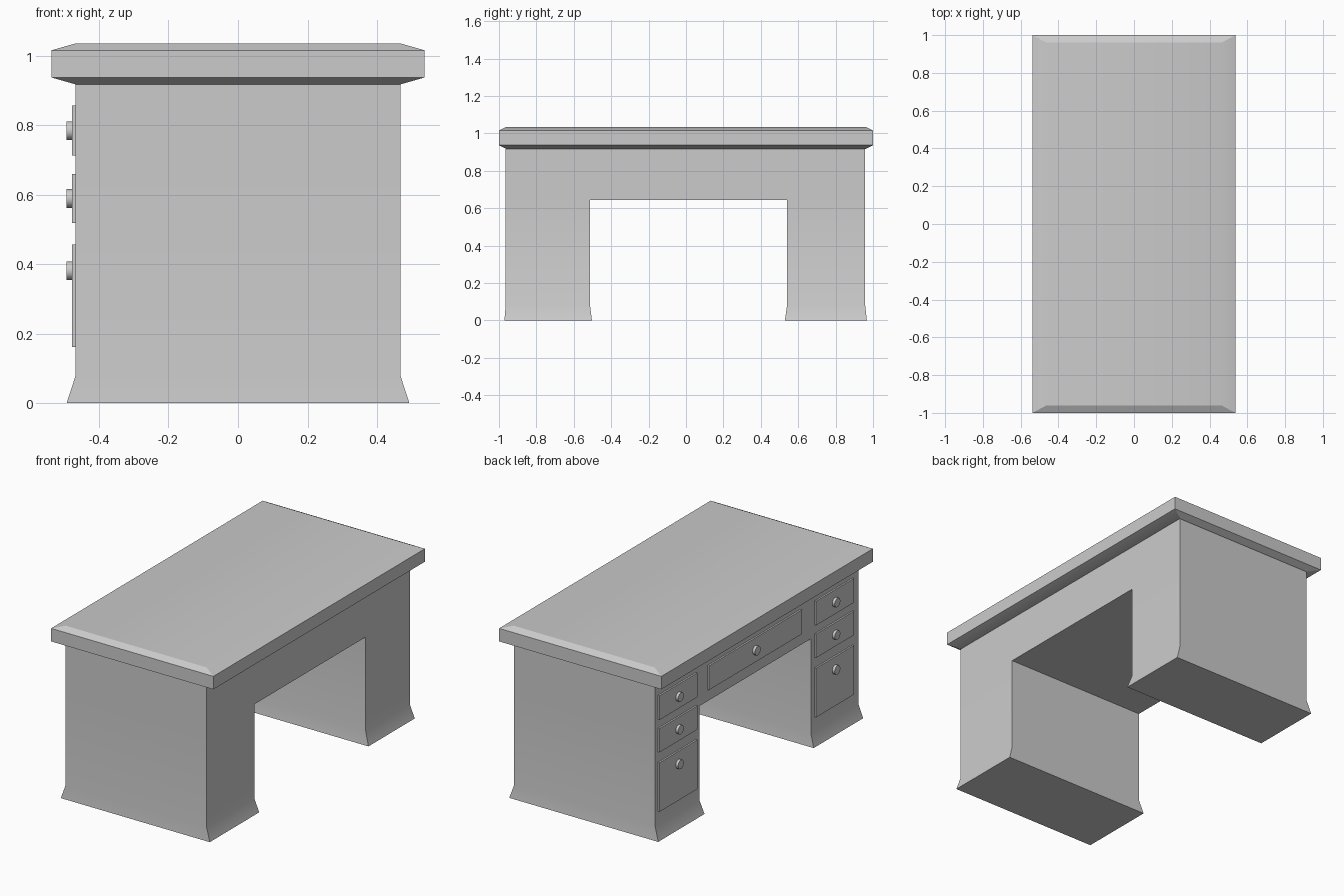
import bpy
import bmesh
import math

old = bpy.data.objects.get("Cube")
if old:
    bpy.data.objects.remove(old, do_unlink=True)

# One plain grey for the whole desk
grey = bpy.data.materials.new("plain grey")
grey.use_nodes = True
COLOUR = (0.6, 0.6, 0.6, 1.0)
grey.diffuse_color = COLOUR
grey.node_tree.nodes["Principled BSDF"].inputs["Base Color"].default_value = COLOUR


def finish(obj, angle=25):
    """Give the part its colour and smooth its shallow edges."""
    obj.data.materials.clear()
    obj.data.materials.append(grey)
    bpy.ops.object.select_all(action="DESELECT")
    obj.select_set(True)
    bpy.context.view_layer.objects.active = obj
    bpy.ops.object.shade_smooth_by_angle(angle=math.radians(angle))


def mesh_object(name, bm):
    bmesh.ops.recalc_face_normals(bm, faces=bm.faces)
    mesh = bpy.data.meshes.new(name)
    bm.to_mesh(mesh)
    bm.free()
    obj = bpy.data.objects.new(name, mesh)
    bpy.context.collection.objects.link(obj)
    finish(obj)
    return obj


def ring(bm, half_x, y0, y1, z):
    corners = ((-half_x, y0), (half_x, y0), (half_x, y1), (-half_x, y1))
    return [bm.verts.new((x, y, z)) for x, y in corners]


def bridge(bm, low, high, skip=None):
    for i in range(4):
        if i != skip:
            j = (i + 1) % 4
            bm.faces.new((low[i], low[j], high[j], high[i]))


# Body: two pedestals with flared feet, joined by an apron over the knee hole
BODY_X, FOOT_X = 0.467, 0.493
FLARE_Z, APRON_Z, BODY_TOP = 0.08, 0.643, 0.917
bm = bmesh.new()
tops, arches = [], []
# each pedestal: foot span, shaft span, index of the side facing the knee hole
for foot, shaft, inner in (((-0.971, -0.503), (-0.964, -0.513), 2),
                           ((0.529, 0.967), (0.54, 0.958), 0)):
    base = ring(bm, FOOT_X, *foot, 0)
    ankle = ring(bm, BODY_X, *shaft, FLARE_Z)
    arch = ring(bm, BODY_X, *shaft, APRON_Z)
    top = ring(bm, BODY_X, *shaft, BODY_TOP)
    bm.faces.new(base)
    bridge(bm, base, ankle)
    bridge(bm, ankle, arch)
    bridge(bm, arch, top, skip=inner)
    bm.faces.new(top)
    arches.append(arch)
    tops.append(top)
(a, b), (c, d) = arches, tops
for loop in ((a[3], a[2], b[1], b[0]), (c[3], c[2], d[1], d[0]),
             (a[3], b[0], d[0], c[3]), (a[2], b[1], d[1], c[2])):
    bm.faces.new(loop)
mesh_object("desk_body", bm)

# Table top: slab with sloped upper and lower borders
bm = bmesh.new()
layers = [ring(bm, hx, -hy, hy, z) for hx, hy, z in
          ((0.467, 0.962, 0.917), (0.537, 1.0, 0.937),
           (0.537, 1.0, 1.015), (0.467, 0.962, 1.035))]
for low, high in zip(layers, layers[1:]):
    bridge(bm, low, high)
bm.faces.new(layers[0])
bm.faces.new(layers[-1])
mesh_object("table_top", bm)


# Drawer fronts with round knobs, on the -x side
PLATE_X, KNOB_X = -0.477, -0.493


def drawer(name, y0, y1, z0, z1, knob_z):
    bm = bmesh.new()
    bmesh.ops.create_cube(bm, size=1)
    for v in bm.verts:
        v.co.x = PLATE_X if v.co.x < 0 else -BODY_X + 0.003
        v.co.y = y0 if v.co.y < 0 else y1
        v.co.z = z0 if v.co.z < 0 else z1
    mesh_object(name + "_drawer_front", bm)
    back = PLATE_X + 0.003
    bpy.ops.mesh.primitive_cylinder_add(
        vertices=16, radius=0.027, depth=back - KNOB_X,
        location=((back + KNOB_X) / 2, (y0 + y1) / 2, knob_z),
        rotation=(0, math.pi / 2, 0))
    knob = bpy.context.object
    knob.name = name + "_drawer_knob"
    finish(knob, 30)


rows = (("top", 0.712, 0.857, 0.784),
        ("middle", 0.518, 0.66, 0.589),
        ("bottom", 0.162, 0.456, 0.381))
for side, y0, y1 in (("back", 0.573, 0.93), ("front", -0.907, -0.55)):
    for row, z0, z1, knob_z in rows:
        drawer(f"{side}_{row}", y0, y1, z0, z1, knob_z)
drawer("centre", -0.415, 0.465, 0.712, 0.857, 0.784)
